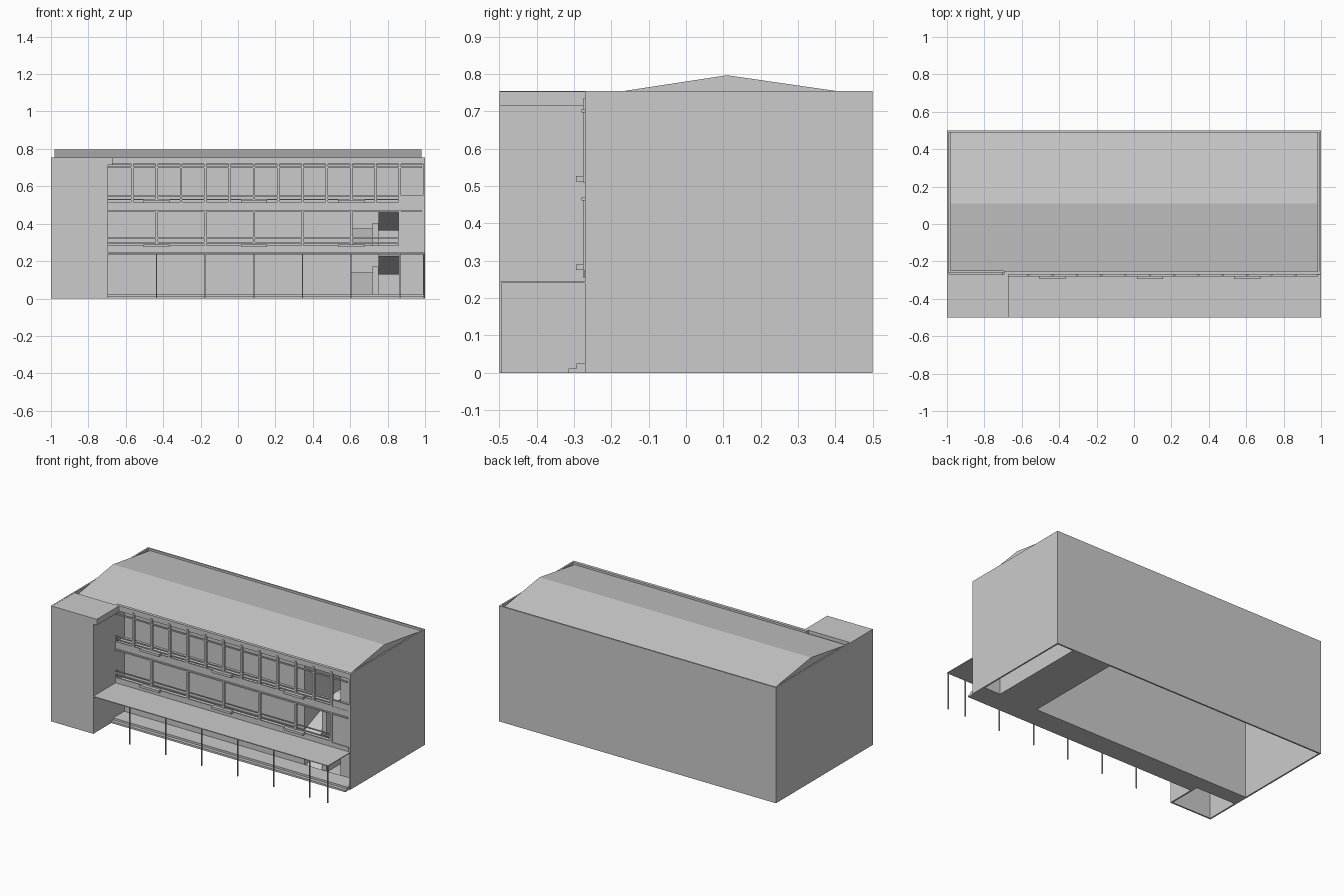
import bpy, bmesh

if "Cube" in bpy.data.objects:
    bpy.data.objects.remove(bpy.data.objects["Cube"])


def mesh(name, verts, faces):
    me = bpy.data.meshes.new(name)
    me.from_pydata(verts, [], faces)
    bm = bmesh.new()
    bm.from_mesh(me)
    bmesh.ops.recalc_face_normals(bm, faces=bm.faces)
    bm.to_mesh(me)
    bm.free()
    ob = bpy.data.objects.new(name, me)
    bpy.context.collection.objects.link(ob)
    return ob


def box(name, x0, x1, y0, y1, z0, z1):
    v = [(x, y, z) for x in (x0, x1) for y in (y0, y1) for z in (z0, z1)]
    f = [(0, 1, 3, 2), (4, 6, 7, 5), (0, 4, 5, 1), (2, 3, 7, 6), (0, 2, 6, 4), (1, 5, 7, 3)]
    return mesh(name, v, f)


def extrude_x(name, profile, x0, x1):
    n = len(profile)
    v = [(x, y, z) for x in (x0, x1) for y, z in profile]
    f = [(i, (i + 1) % n, n + (i + 1) % n, n + i) for i in range(n)]
    return mesh(name, v, f + [tuple(range(n)), tuple(range(n, 2 * n))])


T = 0.01            # wall thickness
TOP = 0.755         # parapet height
F, IN = -0.27, -0.18  # facade line and recessed gallery wall
L = -0.695          # gallery left end
S0, S1 = 0.605, 0.865  # stairwell sides

# Outer walls
box("back_wall", -1, 1, 0.5 - T, 0.5, 0, TOP)
box("left_wall", -1, -1 + T, -0.5, 0.5 - T, 0, TOP)
box("right_wall", 1 - T, 1, F, 0.5 - T, 0, TOP)

# Projecting left block with its cap
box("block_front_wall", -1 + T, L, -0.5, -0.5 + T, 0, 0.715)
box("block_side_wall", L - T, L, -0.5 + T, IN, 0, 0.715)
box("block_cap", -1 + T, -0.67, -0.5, F, 0.715, TOP - 0.001)

# Recessed gallery wall and stairwell walls
box("gallery_wall_left", -1 + T, S0, IN, IN + T, 0, 0.72)
box("gallery_wall_right", S1, 1 - T, IN, IN + T, 0, 0.72)
for x in (S0 - T, S1):
    box("stairwell_wall", x, x + T, IN + T, 0.5 - T, 0, 0.72)

# Ground floor slabs and front steps
box("gallery_floor", -1 + T, 1 - T, F, IN, 0, 0.025)
box("stairwell_floor", S0, S1, IN, 0.5 - T, 0, 0.005)
box("lower_step", L, 0.995, -0.315, -0.293, 0, 0.012)
box("upper_step", L, 0.995, -0.293, F, 0, 0.025)

# Upper gallery slabs and spandrels
box("first_floor_slab", L, 1 - T, F, IN, 0.235, 0.255)
box("first_floor_edge", L, 1 - T, F - 0.003, F + 0.005, 0.255, 0.275)
box("second_floor_slab", L, 1 - T, F, IN, 0.47, 0.51)
box("top_fascia", L, 1 - T, F, F + 0.02, 0.72, TOP)

# Roof deck, back and side parapets, shallow gable roof
box("roof_deck", -1 + T, 1 - T, F + T, 0.5 - T, 0.715, 0.73)
extrude_x("gable_roof", [(F + 0.02, 0.73), (F + 0.02, 0.742), (0.11, 0.797),
                         (0.49, 0.742), (0.49, 0.73)], -0.98, 0.98)

# Canopy and its posts
box("canopy", L, 1, -0.5, F, 0.24, 0.245)
for i in range(6):
    x = -0.435 + 0.26 * i
    box("canopy_post", x - 0.003, x + 0.003, -0.5, -0.494, 0, 0.24)
box("canopy_post", 0.992, 0.998, -0.5, -0.494, 0, 0.24)

# First floor columns and rails
for i in range(6):
    x = -0.435 + 0.26 * i
    box("first_floor_column", x - 0.006, x + 0.006, F - 0.006, F + 0.01, 0.255, 0.47)
for z0, z1 in ((0.275, 0.283), (0.295, 0.301), (0.322, 0.328)):
    box("first_floor_rail", L, S1, F - 0.003, F + 0.004, z0, z1)
box("first_floor_head", L, 0.985, F - 0.01, F, 0.462, 0.47)

# Second floor columns, parapet and rails
for i in range(13):
    x = -0.565 + 0.13 * i
    if x < 0.99:
        box("second_floor_column", x - 0.006, x + 0.006, F - 0.006, F + 0.01, 0.51, 0.735)
box("second_floor_head", L, 0.985, F - 0.01, F, 0.697, 0.705)
for z0, z1 in ((0.51, 0.517), (0.527, 0.533), (0.545, 0.552)):
    box("second_floor_rail", L, S1, F - 0.003, F + 0.004, z0, z1)
box("end_panel", S1, 1 - T, F + 0.002, F + T, 0.255, 0.55)

# Planter ledges on both galleries
for z in (0.275, 0.512):
    for x in (-0.435, 0.085, 0.605):
        box("planter", x - 0.07, x + 0.07, -0.295, F, z, z + 0.015)

# Dog-leg stairs: one flight to the mid landing, one back to the front
BACK = 0.14
for z0, zm, z1 in ((0.005, 0.14, 0.24), (0.25, 0.375, 0.475)):
    extrude_x("lower_flight", [(IN, z0), (BACK, zm), (BACK, zm - 0.012), (IN + 0.03, z0)],
              S0, 0.72)
    extrude_x("upper_flight", [(IN, z1), (BACK, zm), (BACK, zm - 0.012), (IN, z1 - 0.012)],
              0.75, S1)
    box("landing", S0, S1, BACK, 0.3, zm - 0.012, zm)
    box("stair_divider", 0.72, 0.75, IN + 0.02, BACK, z0, zm + 0.03)
